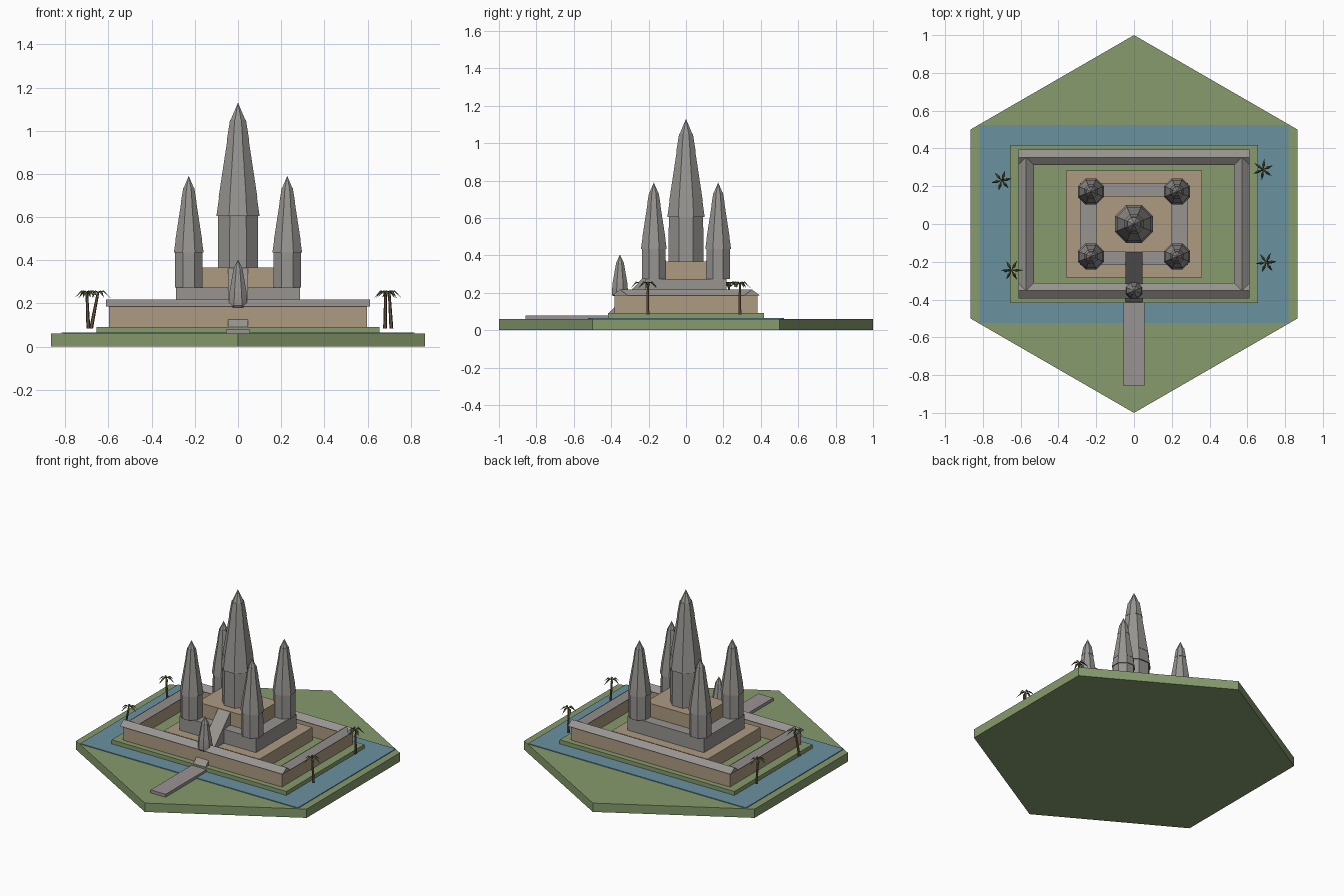
import bpy, bmesh, math
from mathutils import Vector

if "Cube" in bpy.data.objects:
    bpy.data.objects.remove(bpy.data.objects["Cube"])


def material(name, r, g, b):
    m = bpy.data.materials.new(name)
    lin = [((c / 255 + 0.055) / 1.055) ** 2.4 for c in (r, g, b)]
    m.diffuse_color = (*lin, 1)
    m.use_nodes = True
    m.node_tree.nodes["Principled BSDF"].inputs["Base Color"].default_value = m.diffuse_color
    return m


GRASS = material("grass green", 134, 155, 109)
WATER = material("moat blue", 106, 146, 160)
SAND = material("sandstone tan", 173, 155, 130)
STONE = material("weathered grey stone", 151, 148, 144)
PAVING = material("paving grey", 154, 148, 147)
BARK = material("palm bark", 112, 94, 72)
LEAF = material("palm leaf", 86, 102, 60)


def finish(name, bm, mat):
    bmesh.ops.recalc_face_normals(bm, faces=bm.faces)
    me = bpy.data.meshes.new(name)
    bm.to_mesh(me)
    bm.free()
    me.materials.append(mat)
    ob = bpy.data.objects.new(name, me)
    bpy.context.collection.objects.link(ob)
    return ob


def extrude(name, points, direction, mat):
    """Solid made by sweeping a flat outline along a vector."""
    bm = bmesh.new()
    f = bm.faces.new([bm.verts.new(p) for p in points])
    new = bmesh.ops.extrude_face_region(bm, geom=[f])["geom"]
    bmesh.ops.translate(bm, vec=direction, verts=[v for v in new if isinstance(v, bmesh.types.BMVert)])
    return finish(name, bm, mat)


def box(name, x0, x1, y0, y1, z0, z1, mat):
    return extrude(name, [(x0, y0, z0), (x1, y0, z0), (x1, y1, z0), (x0, y1, z0)], (0, 0, z1 - z0), mat)


def lathe(name, x, y, profile, mat, sides=8):
    """Faceted tower with flats facing front; profile is (apothem, z), ending in a point."""
    bm = bmesh.new()
    rings = []
    for a, z in profile[:-1]:
        r = a / math.cos(math.pi / sides)
        rings.append([bm.verts.new((x + r * math.cos((i + 0.5) * math.tau / sides),
                                    y + r * math.sin((i + 0.5) * math.tau / sides), z))
                      for i in range(sides)])
    tip = bm.verts.new((x, y, profile[-1][1]))
    bm.faces.new(rings[0])
    for i in range(sides):
        j = (i + 1) % sides
        for a, b in zip(rings, rings[1:]):
            bm.faces.new((a[i], a[j], b[j], b[i]))
        bm.faces.new((rings[-1][i], rings[-1][j], tip))
    return finish(name, bm, mat)


# Hexagonal ground, moat and island
hexagon = [(math.cos(math.radians(30 + 60 * i)), math.sin(math.radians(30 + 60 * i)), 0) for i in range(6)]
extrude("ground", hexagon, (0, 0, 0.06), GRASS)
box("moat_water", -0.817, 0.817, -0.525, 0.525, 0.058, 0.065, WATER)
box("island", -0.656, 0.656, -0.418, 0.418, 0.058, 0.092, GRASS)
box("causeway", -0.056, 0.056, -0.857, -0.41, 0.058, 0.08, PAVING)

# Enclosing gallery: walls with gabled roofs
EAVE, RIDGE, W = 0.187, 0.218, 0.041
for s, side in ((-1, "front"), (1, "back")):
    y = s * 0.353
    box(f"{side}_gallery_wall", -0.597, 0.597, y - 0.028, y + 0.028, 0.09, EAVE, SAND)
    extrude(f"{side}_gallery_roof", [(-0.612, y - W, EAVE), (-0.612, y + W, EAVE), (-0.612, y, RIDGE)],
            (1.224, 0, 0), STONE)
for s, side in ((-1, "left"), (1, "right")):
    x = s * 0.571
    box(f"{side}_gallery_wall", x - 0.026, x + 0.026, -0.33, 0.33, 0.09, EAVE, SAND)
    extrude(f"{side}_gallery_roof", [(x - W, -0.35, EAVE), (x + W, -0.35, EAVE), (x, -0.35, RIDGE)],
            (0, 0.70, 0), STONE)

# Stepped temple terraces
box("lower_terrace", -0.36, 0.36, -0.283, 0.283, 0.09, 0.18, SAND)
box("middle_terrace", -0.287, 0.287, -0.217, 0.217, 0.18, 0.275, STONE)
box("upper_terrace", -0.2, 0.2, -0.147, 0.147, 0.275, 0.367, SAND)

# Long stair ramp from the causeway to the upper terrace
extrude("stair_ramp", [(-0.046, -0.415, 0.09), (-0.046, -0.145, 0.09), (-0.046, -0.145, 0.367)],
        (0.092, 0, 0), STONE)

# Tiered spires: (apothem relative to shaft scale, height fraction)
SPIRE = [(0.093, 0), (0.092, 0.314), (0.1, 0.314), (0.088, 0.425), (0.09, 0.425),
         (0.05, 0.771), (0.052, 0.771), (0.037, 0.895), (0.034, 0.895), (0, 1)]


def spire(name, x, y, z0, z1, k):
    lathe(name, x, y, [(a * k, z0 + h * (z1 - z0)) for a, h in SPIRE], STONE)


spire("central_spire", 0, 0, 0.365, 1.13, 1)
for sx, a in ((-1, "left"), (1, "right")):
    for sy, b in ((-1, "front"), (1, "back")):
        spire(f"{b}_{a}_spire", sx * 0.228, sy * 0.172, 0.273, 0.79, 0.69)
lathe("gate_spire", 0, -0.353, [(0.037, 0.182), (0.043, 0.19), (0.042, 0.222), (0.039, 0.255),
                                (0.025, 0.335), (0.021, 0.36), (0, 0.404)], STONE)


# Palm trees: leaning trunk and six drooping leaves
def palm(name, base, top, turn):
    b, t = Vector((*base, 0.085)), Vector((*top, 0.252))
    bm = bmesh.new()
    rings = [[bm.verts.new(c + Vector((r * math.cos(i * math.tau / 6), r * math.sin(i * math.tau / 6), 0)))
              for i in range(6)] for c, r in ((b, 0.009), (t, 0.006))]
    for i in range(6):
        j = (i + 1) % 6
        bm.faces.new((rings[0][i], rings[0][j], rings[1][j], rings[1][i]))
    bm.faces.new(rings[0])
    bm.faces.new(rings[1])
    finish(name + "_trunk", bm, BARK)

    bm = bmesh.new()
    for i in range(6):
        ang = turn + i * math.tau / 6
        out = Vector((math.cos(ang), math.sin(ang), 0))
        side = Vector((-out.y, out.x, 0)) * 0.008
        up = Vector((0, 0, 1))
        root = bm.verts.new(t + up * 0.004)
        mid = bm.verts.new(t + out * 0.027 + up * 0.008)
        left = bm.verts.new(t + out * 0.027 + side)
        right = bm.verts.new(t + out * 0.027 - side)
        tip = bm.verts.new(t + out * 0.057 - up * 0.026)
        for f in ((root, mid, left), (root, right, mid), (mid, tip, left), (mid, right, tip),
                  (root, left, right), (left, tip, right)):
            bm.faces.new(f)
    finish(name + "_leaves", bm, LEAF)


palm("palm_back_left", (-0.693, 0.232), (-0.70, 0.23), 0.2)
palm("palm_front_left", (-0.68, -0.245), (-0.648, -0.245), 0.0)
palm("palm_back_right", (0.681, 0.288), (0.683, 0.288), 0.4)
palm("palm_front_right", (0.71, -0.204), (0.70, -0.204), 0.1)
